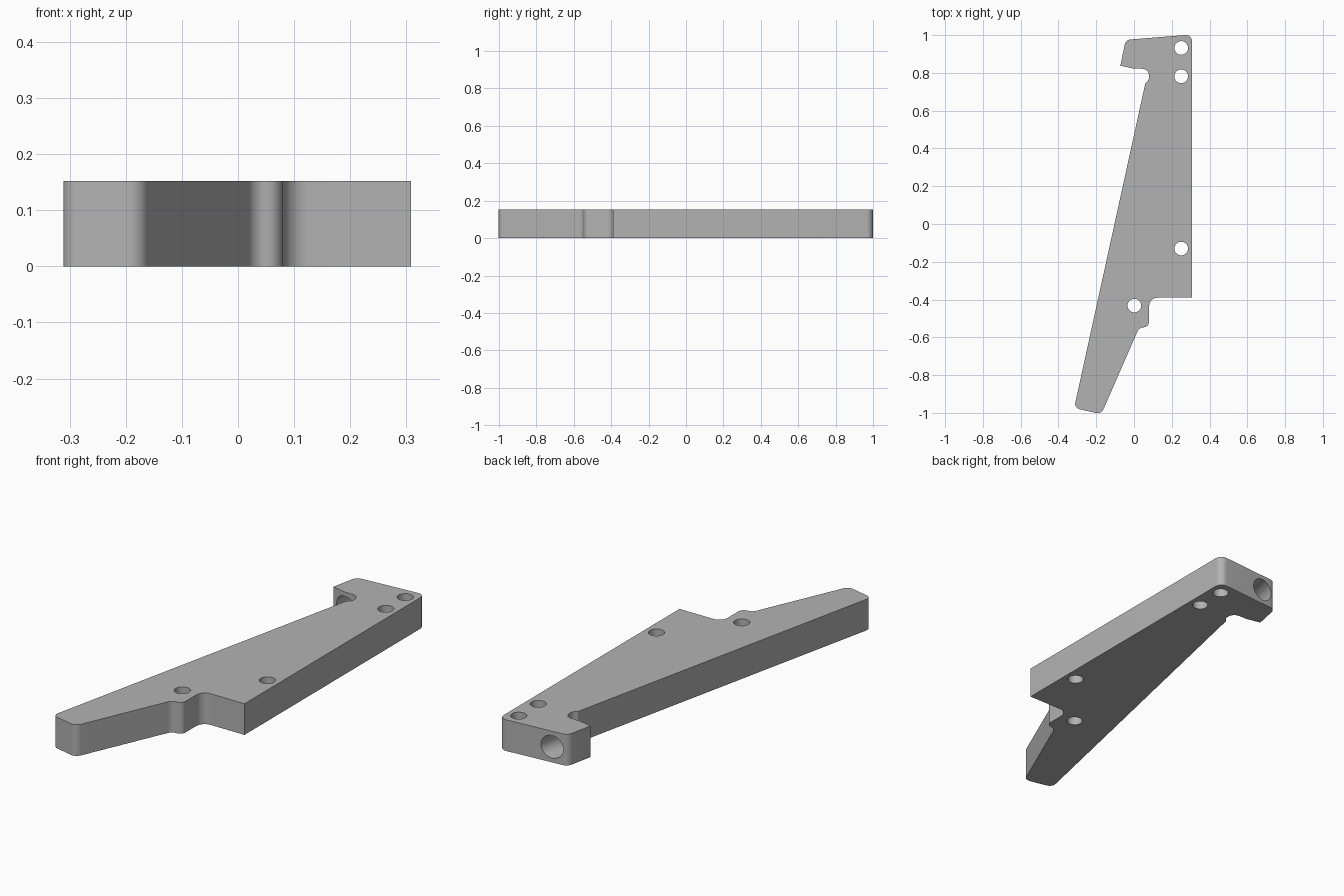
import bpy, bmesh, math
from mathutils import Vector, Matrix

if "Cube" in bpy.data.objects:
    bpy.data.objects.remove(bpy.data.objects["Cube"], do_unlink=True)

THICK = 0.152

grey = bpy.data.materials.new("plain grey")
grey.use_nodes = True
grey.diffuse_color = (0.45, 0.45, 0.45, 1)
grey.node_tree.nodes["Principled BSDF"].inputs["Base Color"].default_value = grey.diffuse_color

# Plate corners, counter-clockwise: x, y, fillet radius
CORNERS = [
    (0.308, -0.39, 0), (0.308, 1.003, 0.035),                      # straight mounting edge
    (-0.044, 0.975, 0.035), (-0.072, 0.838, 0),                    # hook
    (0.0, 0.822, 0.03), (0.08, 0.822, 0.038), (0.08, 0.765, 0.03), # relief notch
    (0.06, 0.745, 0),
    (-0.317, -0.974, 0.03), (-0.173, -1.007, 0.035),               # narrow tip
    (0.028, -0.547, 0.035), (0.08, -0.547, 0.03), (0.08, -0.39, 0.045),
]


def fillet_outline(corners, steps=8):
    """Round each corner with a tangent arc."""
    pts = []
    for i, (x, y, r) in enumerate(corners):
        p = Vector((x, y))
        if r == 0:
            pts.append(p)
            continue
        a = (Vector(corners[i - 1][:2]) - p).normalized()
        b = (Vector(corners[(i + 1) % len(corners)][:2]) - p).normalized()
        half = a.angle(b) / 2
        centre = p + (a + b).normalized() * (r / math.sin(half))
        start = p + a * (r / math.tan(half)) - centre
        end = p + b * (r / math.tan(half)) - centre
        turn = math.atan2(start.x * end.y - start.y * end.x, start.dot(end))
        for k in range(steps + 1):
            pts.append(centre + Matrix.Rotation(turn * k / steps, 2) @ start)
    return pts


# Plate body
bm = bmesh.new()
face = bm.faces.new([bm.verts.new((p.x, p.y, 0)) for p in fillet_outline(CORNERS)])
top = bmesh.ops.extrude_face_region(bm, geom=[face])["geom"]
bmesh.ops.translate(bm, verts=[v for v in top if isinstance(v, bmesh.types.BMVert)],
                    vec=(0, 0, THICK))
bmesh.ops.recalc_face_normals(bm, faces=bm.faces)
mesh = bpy.data.meshes.new("bracket_plate")
bm.to_mesh(mesh)
bm.free()
plate = bpy.data.objects.new("bracket_plate", mesh)
bpy.context.collection.objects.link(plate)
mesh.materials.append(grey)


def drill(centre, radius, depth, direction):
    """Cut a round hole through the plate."""
    turn = Vector(direction).to_track_quat("Z", "Y").to_euler()
    bpy.ops.mesh.primitive_cylinder_add(vertices=40, radius=radius, depth=depth,
                                        location=centre, rotation=turn)
    cutter = bpy.context.object
    cutter.name = "hole_cutter"
    cutter.hide_render = True
    cutter.data.materials.append(grey)
    bpy.context.view_layer.objects.active = plate
    mod = plate.modifiers.new("hole", "BOOLEAN")
    mod.operation, mod.solver, mod.object = "DIFFERENCE", "EXACT", cutter
    bpy.ops.object.modifier_apply(modifier=mod.name)
    bpy.data.objects.remove(cutter, do_unlink=True)


# Bolt holes through the thickness
for x, y in [(0.25, 0.932), (0.25, 0.782), (0.25, -0.13), (0.002, -0.432)]:
    drill((x, y, THICK / 2), 0.036, 0.4, (0, 0, 1))

# Sideways hole through the hook, parallel to the long sloping edge
drill((0.018, 0.9, THICK / 2), 0.055, 0.26, (0.21, 0.977, 0))

# Smooth fillets and holes, crisp edges
bpy.ops.object.select_all(action="DESELECT")
plate.select_set(True)
bpy.context.view_layer.objects.active = plate
bpy.ops.object.shade_smooth_by_angle(angle=math.radians(30))
